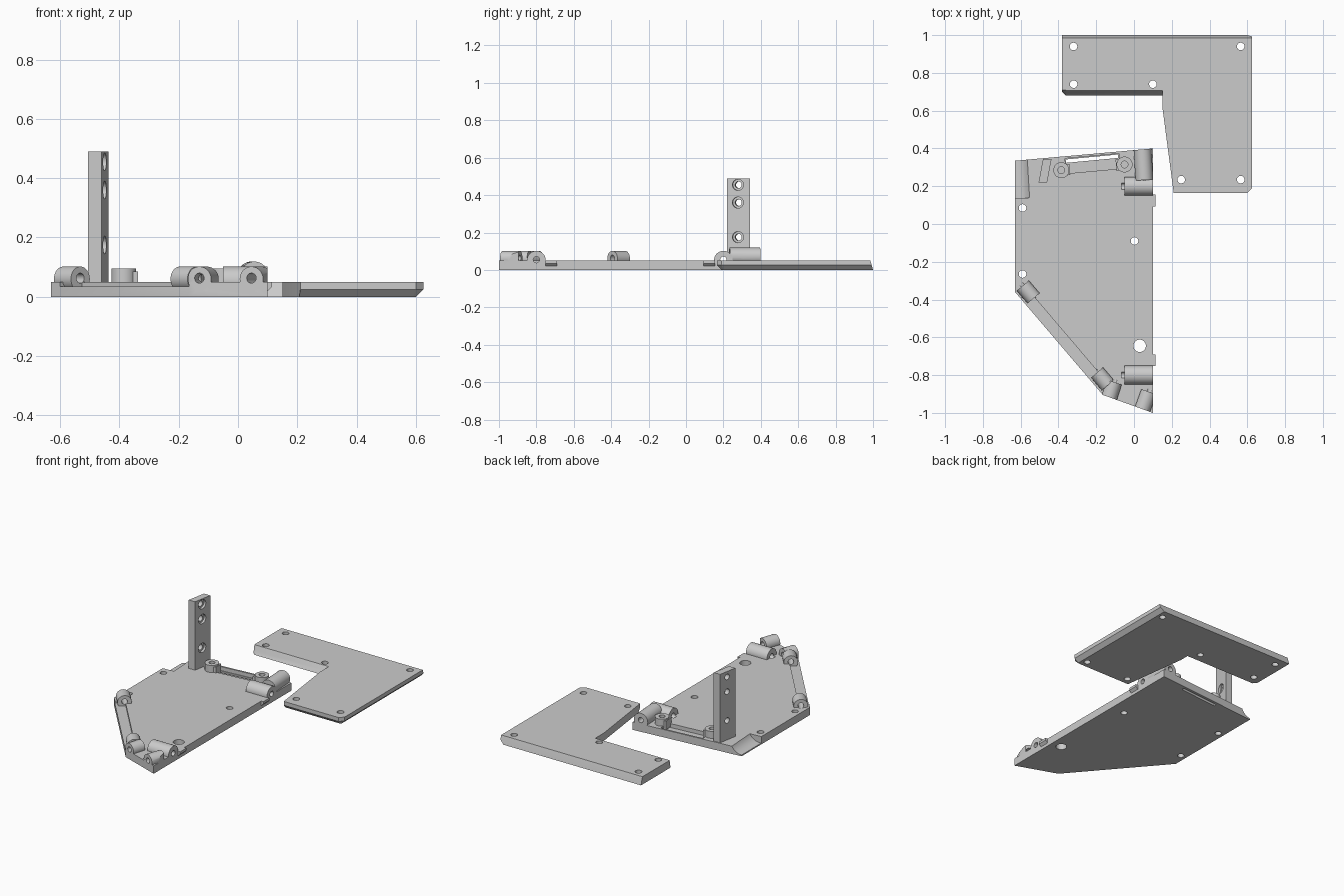
import bpy, bmesh, math
from mathutils import Vector, Matrix

if "Cube" in bpy.data.objects:
    bpy.data.objects.remove(bpy.data.objects["Cube"])

grey = bpy.data.materials.new("light grey")
grey.diffuse_color = (0.6, 0.6, 0.6, 1)
grey.use_nodes = True
grey.node_tree.nodes["Principled BSDF"].inputs["Base Color"].default_value = grey.diffuse_color


def finish(name, bm):
    bmesh.ops.recalc_face_normals(bm, faces=bm.faces)
    me = bpy.data.meshes.new(name)
    bm.to_mesh(me)
    bm.free()
    me.materials.append(grey)
    ob = bpy.data.objects.new(name, me)
    bpy.context.collection.objects.link(ob)
    return ob


def loft(name, levels):
    """Stack of matching outlines: [(z, [(x, y), ...]), ...]"""
    bm = bmesh.new()
    rings = [[bm.verts.new((x, y, z)) for x, y in pts] for z, pts in levels]
    n = len(rings[0])
    for a, b in zip(rings, rings[1:]):
        for i in range(n):
            j = (i + 1) % n
            bm.faces.new((a[i], a[j], b[j], b[i]))
    bm.faces.new(rings[0])
    bm.faces.new(rings[-1])
    return finish(name, bm)


def prism(name, pts, z0, z1):
    return loft(name, [(z0, pts), (z1, pts)])


def rod(name, centre, axis, r, length, seg=32):
    bm = bmesh.new()
    rot = Vector(axis).to_track_quat('Z', 'Y').to_matrix().to_4x4()
    bmesh.ops.create_cone(bm, cap_ends=True, segments=seg, radius1=r, radius2=r,
                          depth=length, matrix=Matrix.Translation(centre) @ rot)
    return finish(name, bm)


def boolean(ob, tool, op):
    m = ob.modifiers.new(op, 'BOOLEAN')
    m.operation, m.solver, m.object = op, 'EXACT', tool
    bpy.context.view_layer.objects.active = ob
    bpy.ops.object.modifier_apply(modifier=m.name)
    bpy.data.objects.remove(tool)


def smooth(ob):
    bpy.ops.object.select_all(action='DESELECT')
    ob.select_set(True)
    bpy.context.view_layer.objects.active = ob
    bpy.ops.object.shade_smooth_by_angle(angle=math.radians(30))


def band(a, b, lo, hi):
    """Rectangle along a-b, spanning offsets lo..hi to the left of it."""
    a, b = Vector(a), Vector(b)
    d = (b - a).normalized()
    n = Vector((-d.y, d.x))
    return [tuple(p) for p in (a + n * lo, b + n * lo, b + n * hi, a + n * hi)]


# Base plate
outline = [(-0.63, 0.335), (-0.63, -0.36), (-0.165, -0.905), (0.10, -1.0), (0.10, 0.40)]
base = prism("base_plate", outline, 0, 0.05)

# Recessed channel on the slanted front-left edge
boolean(base, prism("channel", band((-0.60, -0.395), (-0.165, -0.905), -0.05, 0.06),
                    0.035, 0.2), 'DIFFERENCE')
# Concave corner relief at the back left
boolean(base, rod("relief", (-0.627, 0.24, 0.085), (-0.06, 1, 0), 0.077, 0.21), 'DIFFERENCE')

# Hinge barrels: x, y, z, axis, radius, length
barrels = [
    (-0.56, -0.36, 0.06, (0.65, -0.76, 0), 0.042, 0.088),
    (-0.167, -0.82, 0.06, (0.65, -0.76, 0), 0.042, 0.088),
    (-0.12, -0.885, 0.06, (0.3, 0.95, 0), 0.042, 0.10),
    (0.058, -0.945, 0.06, (0.34, 0.94, 0), 0.042, 0.12),
    (0.025, 0.20, 0.052, (1, 0, 0), 0.05, 0.15),
    (0.025, -0.80, 0.052, (1, 0, 0), 0.05, 0.15),
    (0.05, 0.315, 0.072, (-0.06, 1, 0), 0.047, 0.165),
]
for x, y, z, ax, r, ln in barrels:
    b = rod("barrel", (x, y, z), ax, r, ln)
    boolean(b, prism("trim", outline, 0.01, 0.3), 'INTERSECT')
    boolean(base, b, 'UNION')
for x, y, z, ax, r, ln in barrels:
    boolean(base, rod("bore", (x, y, z + 0.003), ax, 0.017, ln + 0.03, 20), 'DIFFERENCE')

# Pivot bosses with the pocket and slot between them
left, right = (-0.385, 0.285), (-0.05, 0.315)
boolean(base, prism("pocket", band((-0.36, 0.287), (-0.075, 0.313), -0.02, 0.06),
                    0.025, 0.2), 'DIFFERENCE')
boolean(base, prism("slot", band((-0.355, 0.287), (-0.08, 0.313), 0.037, 0.055),
                    -0.1, 0.2), 'DIFFERENCE')
for (x, y), s in ((left, 1), (right, -1)):
    boolean(base, rod("boss", (x, y, 0.065), (0, 0, 1), 0.042, 0.06), 'UNION')
    e = (x + s * 0.045, y + s * 0.004)
    boolean(base, prism("boss_foot", band((x, y), e, -0.03, 0.03), 0.03, 0.085), 'UNION')
    boolean(base, rod("boss_hole", (x, y, 0.08), (0, 0, 1), 0.018, 0.07, 20), 'DIFFERENCE')

# Screw holes through the base
for x, y, r in ((-0.59, 0.085, 0.02), (-0.59, -0.265, 0.02), (0.003, -0.09, 0.02),
                (0.03, -0.645, 0.033)):
    boolean(base, rod("hole", (x, y, 0), (0, 0, 1), r, 0.3, 24), 'DIFFERENCE')
smooth(base)

# Snap tabs on the right edge
for i, y in enumerate((0.093, -0.752)):
    def strip(x):
        return [(0.09, y), (x, y), (x, y + 0.062), (0.09, y + 0.062)]
    loft("snap_tab_%d" % i, [(0.02, strip(0.10)), (0.035, strip(0.115)), (0.05, strip(0.115))])

# Upright post with counterbored holes
post = prism("upright_post", [(-0.505, 0.22), (-0.46, 0.22), (-0.437, 0.343), (-0.482, 0.343)],
             0.04, 0.49)
ax = Vector((0.983, -0.184, 0))
mid = Vector((-0.471, 0.2815, 0))
for z in (0.455, 0.36, 0.175):
    c = mid + Vector((0, 0, z))
    boolean(post, rod("through", c, ax, 0.018, 0.2, 24), 'DIFFERENCE')
    boolean(post, rod("counterbore", c + ax * 0.057, ax, 0.03, 0.1, 24), 'DIFFERENCE')
smooth(post)


# Separate L-shaped cover with bevelled rim; c = lower bevel, f = front slope, k = back slope
def cover_outline(c, f, k):
    return [(-0.38, 1 - k), (-0.38, 0.70 + f / 3), (-0.36, 0.68 + f), (0.15, 0.68 + f),
            (0.15, 0.62), (0.21 - c * 0.13, 0.165 + c), (0.60 - c * 0.4, 0.165 + c),
            (0.625 - c, 0.19 + c * 0.4), (0.625 - c, 1 - k)]


cover = loft("cover_plate", [(0, cover_outline(0.025, 0, 0)),
                             (0.025, cover_outline(0, 0.014, 0.007)),
                             (0.05, cover_outline(0, 0.028, 0.015))])
for x, y in ((-0.32, 0.94), (0.565, 0.94), (-0.32, 0.74), (0.10, 0.74),
             (0.25, 0.235), (0.565, 0.235)):
    boolean(cover, rod("hole", (x, y, 0), (0, 0, 1), 0.02, 0.3, 24), 'DIFFERENCE')
smooth(cover)
